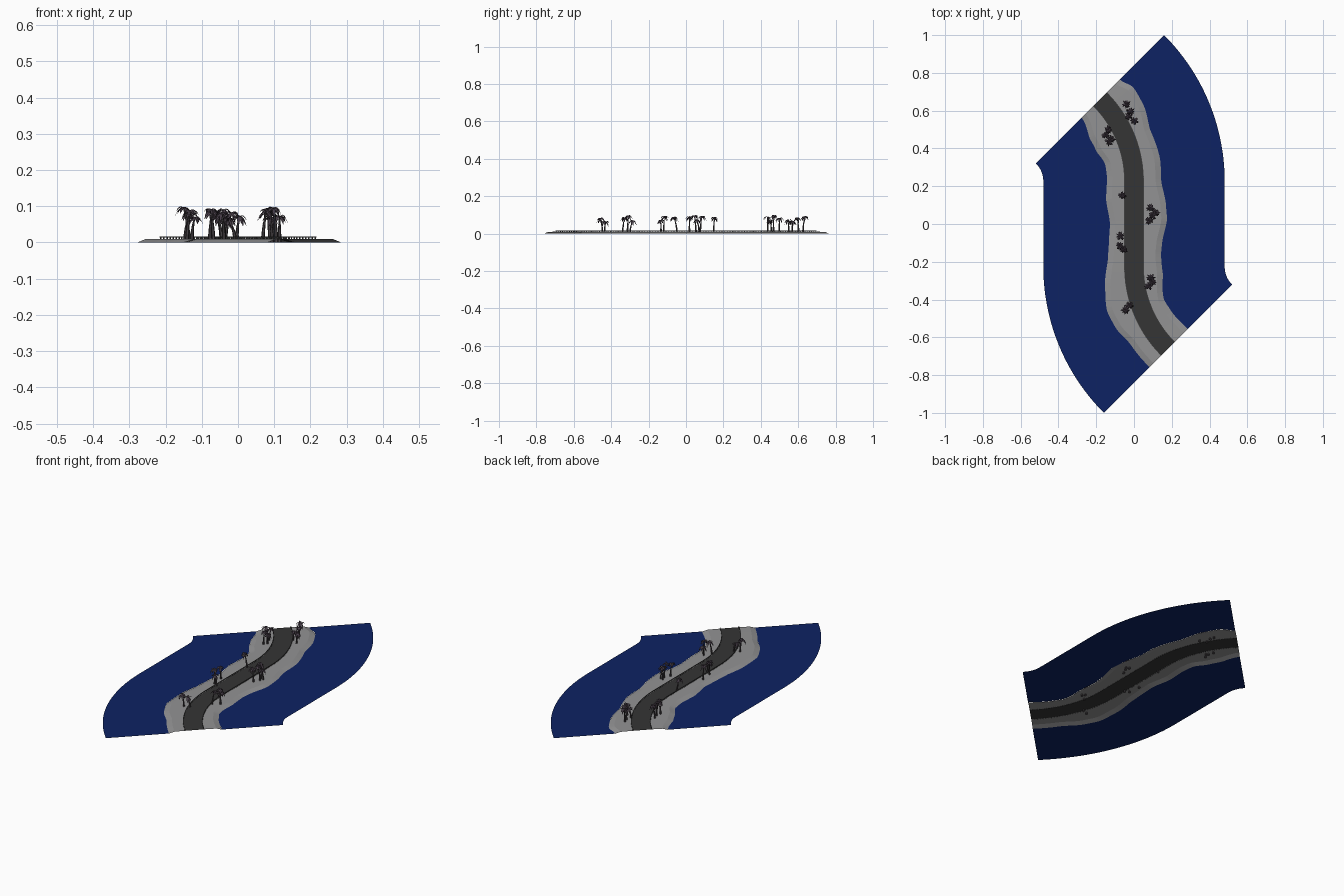
import bpy, bmesh, math, random
from mathutils import Vector

if "Cube" in bpy.data.objects:
    bpy.data.objects.remove(bpy.data.objects["Cube"])

random.seed(4)
R, Y0, HALF = 0.614, 0.226, 0.48          # bend radius, straight half length, tile half width
ARC = R * math.pi / 4
S_MAX = Y0 + ARC                          # path runs from -S_MAX to S_MAX


def material(name, col):
    m = bpy.data.materials.new(name)
    m.diffuse_color = (*col, 1)
    m.use_nodes = True
    m.node_tree.nodes["Principled BSDF"].inputs["Base Color"].default_value = m.diffuse_color
    return m


WATER = material("deep blue water", (0.004, 0.016, 0.125))
SAND = material("grey sand", (0.29, 0.29, 0.295))
ROAD = material("dark asphalt", (0.035, 0.035, 0.035))
RAIL = material("rail grey", (0.07, 0.07, 0.07))
TRUNK = material("palm trunk", (0.06, 0.052, 0.058))
LEAF = material("palm leaf", (0.06, 0.045, 0.062))


def path(s, off, z=0.0):
    """World point at distance s along the S bend, off to the right."""
    if abs(s) <= Y0:
        return Vector((off, s, z))
    k = 1 if s > 0 else -1
    a = (abs(s) - Y0) / R
    r = R + k * off
    return Vector((k * (r * math.cos(a) - R), k * (Y0 + r * math.sin(a)), z))


def unpath(x, y):
    """Inverse of path: world point to (s, offset)."""
    if abs(y) <= Y0:
        return y, x
    k = 1 if y > 0 else -1
    u, v = k * x + R, k * y - Y0
    return k * (Y0 + R * math.atan2(v, u)), k * (math.hypot(u, v) - R)


def shoreline(points):
    table = sorted(unpath(*p) for p in points)

    def at(s):
        if s <= table[0][0]:
            return table[0][1]
        for (a, oa), (b, ob) in zip(table, table[1:]):
            if s <= b:
                t = (s - a) / (b - a)
                t = 0.5 * t + 0.5 * t * t * (3 - 2 * t)
                return oa + (ob - oa) * t
        return table[-1][1]
    return at


right_shore = shoreline([(-.07, .76), (-.005, .725), (.048, .635), (.085, .5), (.138, .344),
                         (.143, .24), (.169, .106), (.175, .026), (.148, -.106), (.143, -.16),
                         (.153, -.265), (.159, -.4), (.19, -.45), (.275, -.545)])
left_shore = shoreline([(-.275, .56), (-.233, .45), (-.2, .386), (-.153, .317), (-.143, .238),
                        (-.148, .132), (-.127, 0), (-.132, -.08), (-.138, -.185), (-.153, -.344),
                        (-.143, -.46), (-.1, -.545), (-.02, -.635), (.074, -.75)])


def finish(bm, name, mats):
    me = bpy.data.meshes.new(name)
    bm.to_mesh(me)
    bm.free()
    for m in mats:
        me.materials.append(m)
    ob = bpy.data.objects.new(name, me)
    bpy.context.collection.objects.link(ob)
    return ob


def sweep(name, profile, mat, n=96, closed=False):
    """Sweep profile(s) -> [(offset, z), ...] along the path."""
    bm = bmesh.new()
    rows = []
    for i in range(n + 1):
        s = -S_MAX + 2 * S_MAX * i / n
        rows.append([bm.verts.new(path(s, o, z)) for o, z in profile(s)])
    w = len(rows[0])
    for a, b in zip(rows, rows[1:]):
        for j in range(w if closed else w - 1):
            k = (j + 1) % w
            bm.faces.new((a[j], a[k], b[k], b[j]))
    if closed:
        bm.faces.new(rows[0][::-1])
        bm.faces.new(rows[-1])
        bmesh.ops.recalc_face_normals(bm, faces=bm.faces)
    return finish(bm, name, [mat])


# Ground sheets: sea on both sides, sand banks, road
sweep("sea_left", lambda s: [(-HALF, .001), (left_shore(s), .001)], WATER)
sweep("sea_right", lambda s: [(right_shore(s), .001), (HALF, .001)], WATER)
sweep("sand_left", lambda s: [(left_shore(s), 0), (left_shore(s) + .03, .009), (-.05, .01)], SAND)
sweep("sand_right", lambda s: [(.05, .01), (right_shore(s) - .03, .009), (right_shore(s), 0)], SAND)
sweep("road", lambda s: [(-.05, .01), (.05, .01)], ROAD)


# Guard rails with posts on both road edges
def box(bm, s, off, w, z0, z1):
    c = [[bm.verts.new(path(s + ds * w, off + do * w, z))
          for do, ds in ((-.5, -.5), (.5, -.5), (.5, .5), (-.5, .5))] for z in (z0, z1)]
    for j in range(4):
        k = (j + 1) % 4
        bm.faces.new((c[0][j], c[0][k], c[1][k], c[1][j]))
    bm.faces.new(c[1])


for side, nm in ((-1, "left"), (1, "right")):
    o = side * .051
    sweep("guard_rail_" + nm, lambda s: [(o - .001, .0138), (o + .001, .0138),
                                         (o + .001, .0168), (o - .001, .0168)], RAIL, closed=True)
    bm = bmesh.new()
    count = 100
    for i in range(count):
        box(bm, -S_MAX + .003 + (2 * S_MAX - .006) * i / (count - 1), o, .003, .008, .0145)
    finish(bm, "rail_posts_" + nm, [RAIL])


# Palms: curved tapering trunk and arched, drooping fronds
def palm(name, x, y, h):
    bm = bmesh.new()
    lean = random.uniform(0, 2 * math.pi)
    d = Vector((math.cos(lean), math.sin(lean), 0)) * random.uniform(.008, .02)
    top = Vector((x, y, h))
    rings = []
    for i in range(7):
        t = i / 6
        c = Vector((x, y, h * t)) - d * (1 - t * t)
        r = .0042 * (1 - t) + .002
        rings.append([bm.verts.new(c + Vector((r * math.cos(a), r * math.sin(a), 0)))
                      for a in (j * math.pi / 3 for j in range(6))])
    for a, b in zip(rings, rings[1:]):
        for j in range(6):
            bm.faces.new((a[j], a[(j + 1) % 6], b[(j + 1) % 6], b[j]))
    fronds = 10
    for f in range(fronds):
        a = 2 * math.pi * f / fronds + random.uniform(-.25, .25)
        out, side = Vector((math.cos(a), math.sin(a), 0)), Vector((-math.sin(a), math.cos(a), 0))
        length, rise = random.uniform(.022, .03), random.uniform(.004, .026)
        prev = None
        for t, w in ((0, .001), (.25, .0042), (.5, .0048), (.75, .0036), (1, .0004)):
            mid = top + out * length * t * (1 - .15 * t) + Vector((0, 0, rise * t - .032 * t * t))
            drop = Vector((0, 0, -.5 * w))
            row = [bm.verts.new(p) for p in (mid - side * w + drop, mid, mid + side * w + drop)]
            if prev:
                for j in (0, 1):
                    bm.faces.new((prev[j + 1], prev[j], row[j], row[j + 1])).material_index = 1
            prev = row
    finish(bm, name, [TRUNK, LEAF])


palms = [(-.04, .635, .09), (-.018, .595, .082), (.004, .545, .072), (-.03, .57, .066),
         (-.135, .5, .08), (-.132, .435, .088), (-.15, .47, .095), (-.12, .45, .068),
         (-.064, .152, .085), (-.072, -.065, .086), (-.075, -.115, .09), (-.055, -.135, .07),
         (.088, .085, .09), (.098, .045, .094), (.08, .018, .088), (.115, .058, .072),
         (.09, -.285, .068), (.078, -.328, .085), (.098, -.307, .094),
         (-.045, -.455, .082), (-.026, -.432, .064)]
for i, (x, y, h) in enumerate(palms):
    palm("palm_%d" % (i + 1), x, y, h)
